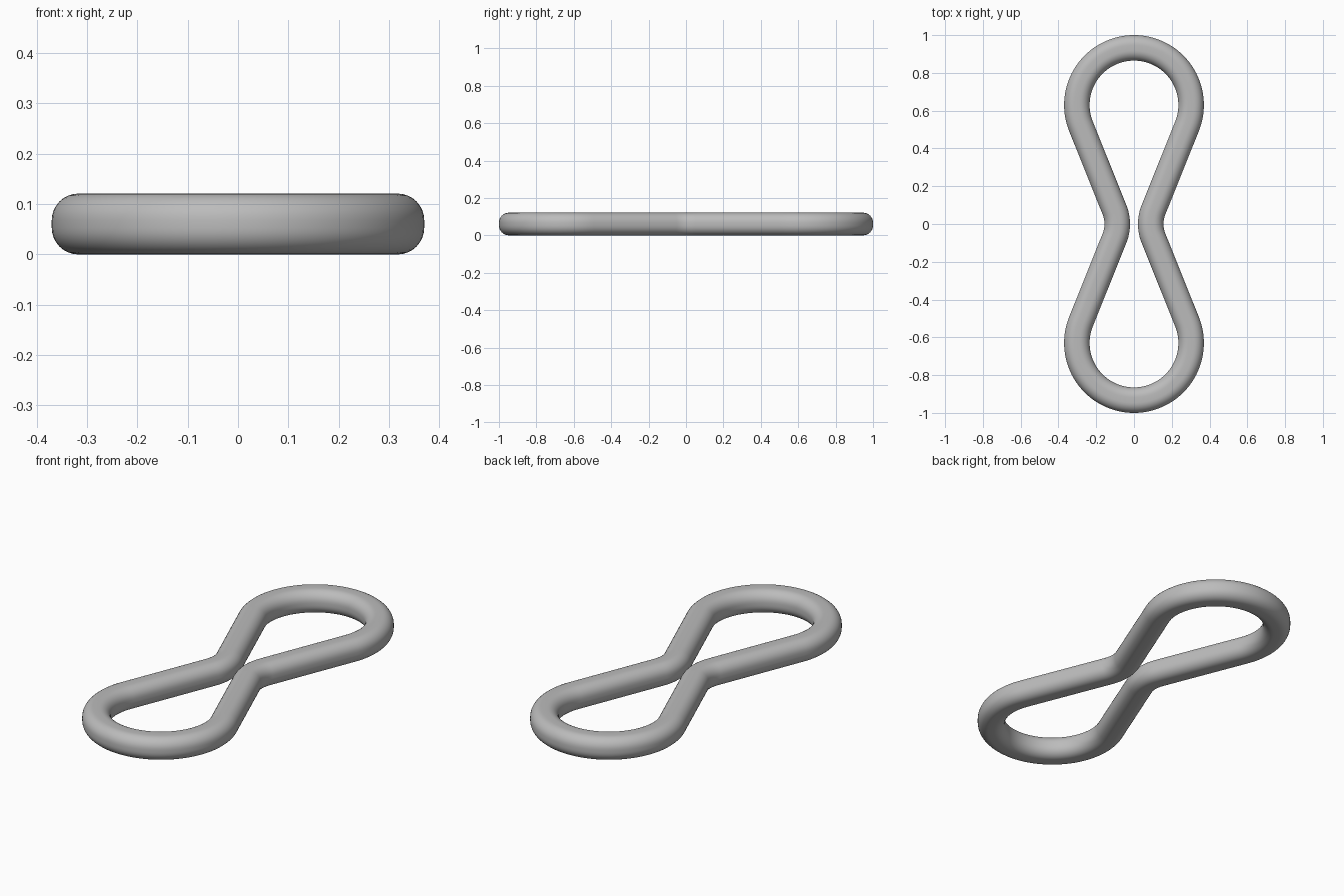
import bpy
import bmesh
from math import atan2, acos, hypot, pi, cos, sin

old = bpy.data.objects.get("Cube")
if old:
    bpy.data.objects.remove(old, do_unlink=True)

# Main dimensions
WIDTH, HEIGHT, CORNER = 0.135, 0.121, 0.053
LOOP_R, LOOP_Y = 0.3025, 0.63
WAIST_X, WAIST_R = 0.0885, 0.2

# Angle of the straight runs, tangent to both the loop and waist arcs
wx = WAIST_X + WAIST_R
lean = atan2(LOOP_Y, wx) - acos((LOOP_R + WAIST_R) / hypot(wx, LOOP_Y))


def arc(cx, cy, radius, start, end, steps, side):
    """Centreline points with their outward direction."""
    pts = []
    for i in range(steps + 1):
        a = start + (end - start) * i / steps
        d = (cos(a), sin(a))
        pts.append((cx + radius * d[0], cy + radius * d[1], side * d[0], side * d[1]))
    return pts


# Figure-eight outline: waist, loop, waist, loop
path = (arc(wx, 0, WAIST_R, pi + lean, pi - lean, 12, -1)
        + arc(0, LOOP_Y, LOOP_R, -lean, pi + lean, 64, 1)
        + arc(-wx, 0, WAIST_R, lean, -lean, 12, -1)
        + arc(0, -LOOP_Y, LOOP_R, pi - lean, 2 * pi + lean, 64, 1))

# Rounded rectangular cross-section
section = []
for k, (sx, sz) in enumerate([(1, 1), (-1, 1), (-1, -1), (1, -1)]):
    for i in range(9):
        a = (k + i / 8) * pi / 2
        section.append((sx * (WIDTH / 2 - CORNER) + CORNER * cos(a),
                        sz * (HEIGHT / 2 - CORNER) + CORNER * sin(a)))

# Sweep the section around the closed path
bm = bmesh.new()
rings = [[bm.verts.new((x + nx * u, y + ny * u, HEIGHT / 2 + v)) for u, v in section]
         for x, y, nx, ny in path]
n = len(section)
for i, ring in enumerate(rings):
    prev = rings[i - 1]
    for j in range(n):
        k = (j + 1) % n
        bm.faces.new((prev[j], ring[j], ring[k], prev[k]))
bmesh.ops.recalc_face_normals(bm, faces=bm.faces)
for face in bm.faces:
    face.smooth = True

mesh = bpy.data.meshes.new("figure_eight_link")
bm.to_mesh(mesh)
bm.free()
link = bpy.data.objects.new("figure_eight_link", mesh)
bpy.context.collection.objects.link(link)

# Plain grey finish
grey = bpy.data.materials.new("light_grey")
grey.use_nodes = True
colour = (0.5, 0.5, 0.5, 1)
grey.diffuse_color = colour
grey.node_tree.nodes["Principled BSDF"].inputs["Base Color"].default_value = colour
mesh.materials.append(grey)
